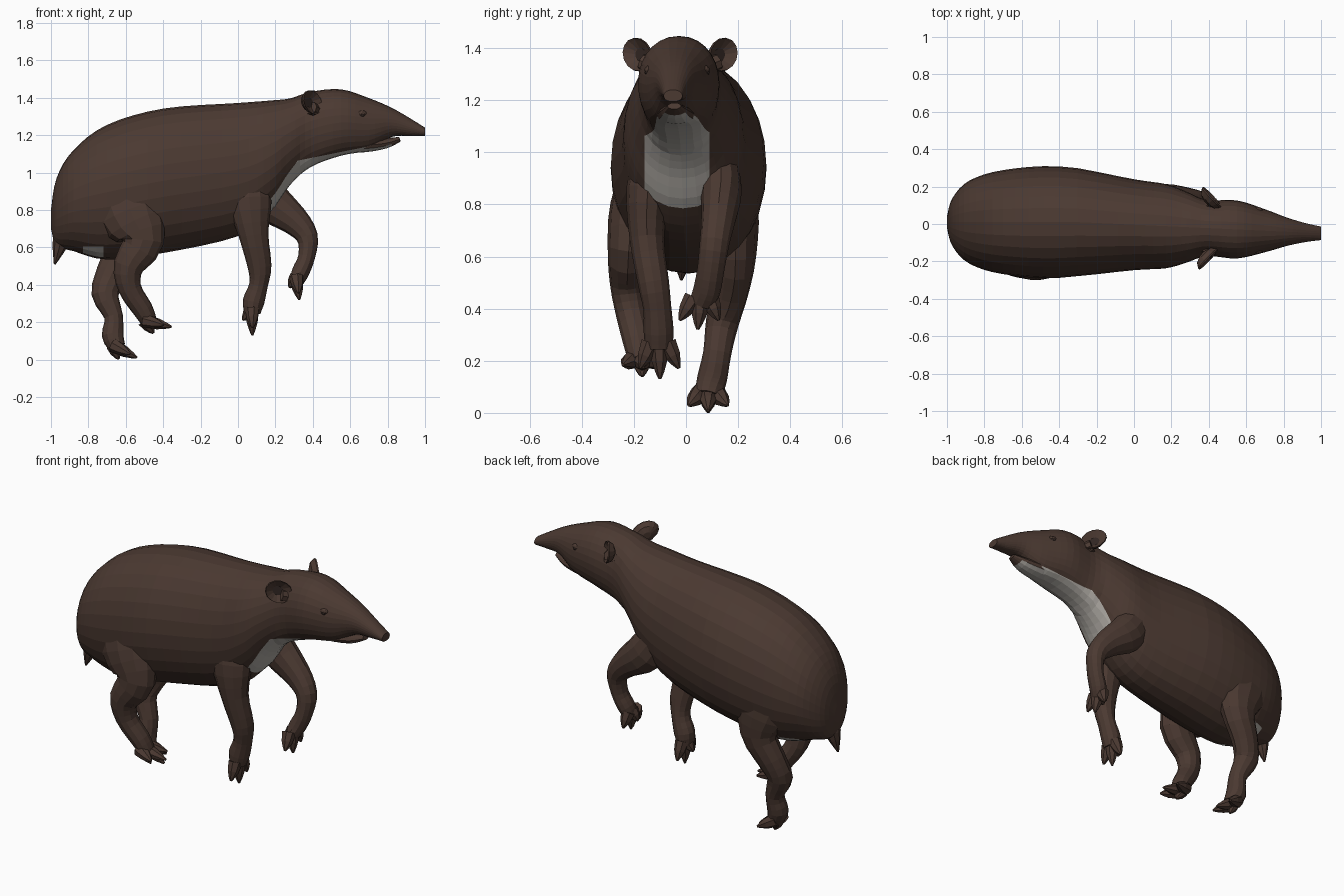
import bpy, bmesh, math
from mathutils import Vector

if "Cube" in bpy.data.objects:
    bpy.data.objects.remove(bpy.data.objects["Cube"])


def material(name, rgb):
    m = bpy.data.materials.new(name)
    m.diffuse_color = (*rgb, 1)
    m.use_nodes = True
    m.node_tree.nodes["Principled BSDF"].inputs["Base Color"].default_value = m.diffuse_color
    return m


BROWN = material("dark brown hide", (0.070, 0.041, 0.031))
PALE = material("pale grey throat", (0.45, 0.425, 0.39))
DARK = material("blackish brown", (0.030, 0.019, 0.016))


def spline(rows, steps):
    """Catmull-Rom interpolation through rows of numbers."""
    out = []
    for i in range(len(rows) - 1):
        a, b, c, d = (rows[max(i - 1, 0)], rows[i], rows[i + 1],
                      rows[min(i + 2, len(rows) - 1)])
        for s in range(steps):
            t = s / steps
            out.append([0.5 * (2 * q + (r - p) * t + (2 * p - 5 * q + 4 * r - u) * t * t
                        + (3 * q - p - 3 * r + u) * t ** 3) for p, q, r, u in zip(a, b, c, d)])
    return out + [list(rows[-1])]


def finish(name, bm, mats):
    me = bpy.data.meshes.new(name)
    bm.to_mesh(me)
    bm.free()
    for m in mats:
        me.materials.append(m)
    ob = bpy.data.objects.new(name, me)
    bpy.context.collection.objects.link(ob)
    return ob


def loft(name, rings, mats=(BROWN,), rule=None, cuts=()):
    """Skin closed rings, cap the ends, cut along planes, colour by rule(centre, normal)."""
    bm = bmesh.new()
    vs = [[bm.verts.new(p) for p in ring] for ring in rings]
    n = len(vs[0])
    for r, q in zip(vs, vs[1:]):
        for i in range(n):
            bm.faces.new((r[i], r[(i + 1) % n], q[(i + 1) % n], q[i]))
    bm.faces.new(vs[0][::-1])
    bm.faces.new(vs[-1])
    bmesh.ops.recalc_face_normals(bm, faces=bm.faces[:])
    for co, no in cuts:
        bmesh.ops.bisect_plane(bm, geom=bm.verts[:] + bm.edges[:] + bm.faces[:], dist=1e-5,
                               plane_co=co, plane_no=no)
    bm.normal_update()
    if rule:
        for f in bm.faces:
            f.material_index = int(rule(f.calc_center_median(), f.normal))
    return finish(name, bm, mats)


def tube(name, rows, side_radius, steps=3, sides=12, mats=(BROWN,), rule=None):
    """Limb along rows of (x, y, z, depth radius)."""
    pts = spline(rows, steps)
    rings = []
    for i, p in enumerate(pts):
        t = (Vector(pts[min(i + 1, len(pts) - 1)][:3]) - Vector(pts[max(i - 1, 0)][:3])).normalized()
        side = Vector((0, 1, 0))
        side = (side - t * side.dot(t)).normalized()
        fwd = side.cross(t)
        rings.append([Vector(p[:3]) + fwd * p[3] * math.cos(k * math.tau / sides)
                      + side * side_radius(p[3]) * math.sin(k * math.tau / sides)
                      for k in range(sides)])
    return loft(name, rings, mats, rule)


# Trunk, neck and head: x, top, bottom, half width
SECTIONS = [
    (-1, .80, .70, .03), (-.97, .97, .61, .13), (-.88, 1.12, .58, .222), (-.7, 1.255, .535, .278),
    (-.4, 1.342, .57, .298), (0, 1.372, .66, .243), (.17, 1.385, .785, .225),
    (.28, 1.397, .935, .19), (.39, 1.432, 1.03, .15), (.55, 1.445, 1.09, .155),
    (.7, 1.398, 1.12, .115), (.82, 1.347, 1.19, .075), (.92, 1.29, 1.195, .05), (1, 1.24, 1.195, .036)]


def midline(x):
    """The head turns slightly to one side."""
    return .01 - .046 * max(0, x + .3)


def pale_body(c, n):
    throat = .16 < c.x < .76 and -.16 < c.y < .09 and n.z < -.1 and c.z < 1.0 + .2 * c.x
    rump = -.83 < c.x < -.72 and c.z < .605 and .03 < abs(c.y) < .2 and n.z < -.2
    return throat or rump


X, Y = Vector((1, 0, 0)), Vector((0, 1, 0))
CUTS = [((0, -.16, 0), Y), ((0, .09, 0), Y), ((0, 0, 1.0), (-.2, 0, 1)),
        ((-.83, 0, 0), X), ((-.72, 0, 0), X), ((0, 0, .605), (0, 0, 1))]
SIDES = 28
rings = []
for x, top, bot, w in spline(SECTIONS, 4):
    ring = []
    for k in range(SIDES):
        co, si = math.cos(math.tau * k / SIDES), math.sin(math.tau * k / SIDES)
        full = .72 if x > .35 and si < 0 else .92      # fuller cheeks
        ring.append((x, midline(x) + w * math.copysign(abs(co) ** full, co),
                     (top + bot) / 2 + (top - bot) / 2 * si))
    rings.append(ring)
loft("body_and_head", rings, (BROWN, PALE), pale_body, CUTS)

# Lower jaw, pale underneath
tube("lower_jaw", [(.52, -.035, 1.15, .05), (.68, -.038, 1.147, .038),
                   (.79, -.042, 1.157, .028), (.865, -.045, 1.178, .013)],
     lambda r: 2 * r, mats=(BROWN, PALE), rule=lambda c, n: n.z < -.5 and c.x < .82)

# Tail
tube("tail", [(-.92, -.01, .74, .05), (-.95, -.012, .62, .042), (-.98, -.018, .51, .005)],
     lambda r: r * 1.1, sides=8)


def leg(name, path, toe):
    """Limb along its path, with a middle toe, two splayed toes and a dewclaw."""
    tube(name, path, lambda r: .033 + .42 * r)
    foot, toe = Vector(path[-1][:3]), Vector(toe)
    back = Vector((toe.z, 0, -toe.x)) * .45
    tips = [toe, toe * .65 + Y * .075, toe * .65 - Y * .075, toe * .3 + back]
    for i, tip in enumerate(tips):
        a, b = foot - toe * .2 + Y * tip.y * .4, foot + tip
        tube(f"{name}_toe_{i + 1}", [(*a.lerp(b, t), .033 * (1 - t * t) + .006) for t in (0, .5, .8, 1)],
             lambda r: r, steps=1, sides=7)


leg("front_leg_near", [(.05, -.11, 1.05, .09), (.06, -.145, .86, .12), (.083, -.15, .67, .08),
                       (.115, -.125, .5, .064), (.11, -.11, .4, .05), (.083, -.105, .31, .058),
                       (.077, -.105, .245, .042)], (0, .005, -.115))
leg("front_leg_far", [(.04, .11, 1.05, .09), (.16, .135, .86, .11), (.3, .125, .745, .08),
                      (.37, .11, .655, .058), (.367, .095, .55, .045), (.335, .08, .47, .047),
                      (.315, .06, .42, .038)], (.013, -.015, -.1))
leg("hind_leg_near", [(-.64, -.12, 1.0, .18), (-.57, -.185, .78, .18), (-.51, -.22, .63, .115),
                      (-.585, -.225, .5, .082), (-.578, -.21, .38, .062), (-.51, -.185, .27, .055),
                      (-.475, -.17, .203, .043)], (.12, .005, -.028))
leg("hind_leg_far", [(-.68, .12, 1.0, .18), (-.64, .17, .78, .18), (-.61, .19, .6, .11),
                     (-.675, .17, .46, .085), (-.71, .14, .35, .073), (-.665, .12, .23, .05),
                     (-.67, .1, .13, .058), (-.645, .085, .065, .045)], (.105, 0, -.055))

# Ears: cupped discs facing forward and outward, each with a root on the skull
for name, s, x, y in (("ear_near", -1, .395, -.185), ("ear_far", 1, .415, .14)):
    centre = Vector((x, y, 1.375))
    n = Vector((.72, .66 * s, .1)).normalized()
    out = Vector((-.62, .62 * s, .45))
    out = (out - n * out.dot(n)).normalized()
    up = n.cross(out) * s
    if up.z < 0:
        up = -up
    rings = [[centre + n * off + out * math.cos(k * math.tau / 14) * .078 * size
              + up * math.sin(k * math.tau / 14) * .062 * size for k in range(14)]
             for off, size in ((-.04, .3), (-.027, .75), (0, 1), (.008, .97), (.002, .86), (-.018, .4))]
    loft(name, rings, (BROWN, DARK),
         lambda c, m, o=centre, n=n: (c - o).length < .022 and m.dot(n) > .3)
    tube(name + "_root", [(x + .03, y - s * .08, 1.32, .04), (x - .005, y - s * .02, 1.345, .035)],
         lambda r: r, steps=1, sides=8)

# Eyes under brow folds
for side, s in (("near", -1), ("far", 1)):
    for part, r, off, z, m in (("eye", .016, .111, 1.307, DARK), ("eyelid", .022, .106, 1.317, BROWN)):
        bm = bmesh.new()
        bmesh.ops.create_icosphere(bm, subdivisions=2, radius=r)
        bmesh.ops.scale(bm, vec=(1.3, .9, .8), verts=bm.verts[:])
        finish(f"{part}_{side}", bm, (m,)).location = (.66, midline(.66) + s * off, z)
